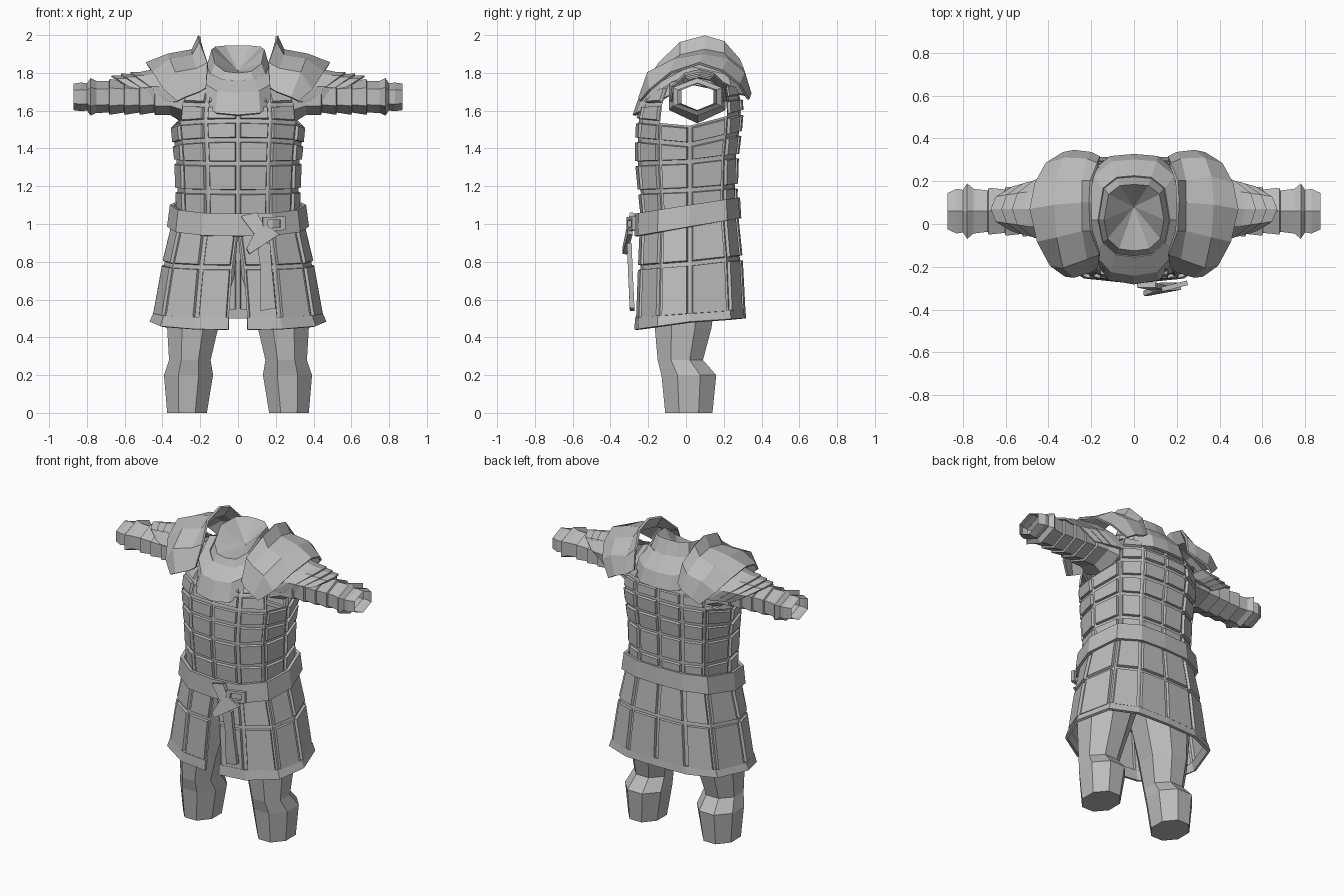
import bpy, bmesh, math

if "Cube" in bpy.data.objects:
    bpy.data.objects.remove(bpy.data.objects["Cube"], do_unlink=True)

grey = bpy.data.materials.new("plain grey")
grey.use_nodes = True
grey.diffuse_color = (0.5, 0.5, 0.5, 1)
bsdf = grey.node_tree.nodes["Principled BSDF"]
bsdf.inputs["Base Color"].default_value = grey.diffuse_color
bsdf.inputs["Roughness"].default_value = 0.8


def finish(name, bm, mirror=False, thick=0.0):
    """Turn a bmesh into an object, optionally mirrored and thickened."""
    mesh = bpy.data.meshes.new(name)
    bm.to_mesh(mesh)
    bm.free()
    mesh.materials.append(grey)
    obj = bpy.data.objects.new(name, mesh)
    bpy.context.collection.objects.link(obj)
    if thick:
        mod = obj.modifiers.new("thickness", "SOLIDIFY")
        mod.thickness, mod.offset = thick, 0
    if mirror:
        obj.modifiers.new("mirror", "MIRROR").use_mirror_merge = False
    return obj


def loft(rows, closed=False):
    """Skin a list of point rows with quads."""
    bm = bmesh.new()
    grid = [[bm.verts.new(p) for p in row] for row in rows]
    n = len(rows[0])
    faces = []
    for low, high in zip(grid, grid[1:]):
        for j in range(n if closed else n - 1):
            k = (j + 1) % n
            faces.append(bm.faces.new((low[j], low[k], high[k], high[j])))
    return bm, grid, faces


def body_ring(sx, yf, yb, zf, zs, zb, gap=0.0):
    """Twelve-sided body section, open at the front centre."""
    side = 0.02
    half = [(gap, yf), (0.5 * sx, 0.93 * yf), (0.88 * sx, 0.55 * yf), (sx, side),
            (0.85 * sx, 0.75 * yb), (0.48 * sx, 0.97 * yb), (0, yb)]

    def height(y):
        if y < side:
            return zs + (zf - zs) * (side - y) / (side - yf)
        return zs + (zb - zs) * (y - side) / (yb - side)
    pts = [(x, y, height(y)) for x, y in half]
    return pts + [(-x, y, z) for x, y, z in reversed(pts[:-1])]


def add_plates(bm, faces):
    """Raise a bordered plate on each face."""
    bm.normal_update()
    bmesh.ops.inset_individual(bm, faces=faces, thickness=0.011, use_even_offset=True)
    bmesh.ops.inset_individual(bm, faces=faces, thickness=0.003, depth=0.016,
                               use_even_offset=True)


def weld(bm):
    bmesh.ops.remove_doubles(bm, verts=bm.verts, dist=0.0005)


# Plated torso with open armholes
torso = [body_ring(*r) for r in (
    (0.315, -0.225, 0.255, 1.03, 1.06, 1.09),
    (0.32, -0.24, 0.26, 1.17, 1.18, 1.20),
    (0.325, -0.255, 0.265, 1.32, 1.33, 1.36),
    (0.335, -0.255, 0.28, 1.445, 1.42, 1.48),
    (0.345, -0.25, 0.29, 1.545, 1.52, 1.59),
    (0.335, -0.23, 0.285, 1.63, 1.64, 1.67),
    (0.30, -0.17, 0.265, 1.70, 1.77, 1.73),
    (0.20, -0.11, 0.18, 1.75, 1.80, 1.78))]
bm, grid, faces = loft(torso)
holes = [f for i, f in enumerate(faces) if i // 12 in (4, 5) and i % 12 in (2, 3, 8, 9)]
plated = [f for i, f in enumerate(faces) if i < 72 and f not in holes]
bmesh.ops.delete(bm, geom=holes, context="FACES_ONLY")
add_plates(bm, plated)
weld(bm)
finish("torso_armour", bm)

# Plated skirt, split at the front
skirt = [body_ring(*r) for r in (
    (0.44, -0.25, 0.30, 0.49, 0.51, 0.53, 0.05),
    (0.39, -0.24, 0.285, 0.77, 0.79, 0.82, 0.03),
    (0.335, -0.23, 0.26, 0.99, 1.02, 1.06, 0.0))]
bm, grid, faces = loft(skirt)
add_plates(bm, faces)
finish("skirt_armour", bm)

hem = [body_ring(0.46, -0.265, 0.31, 0.44, 0.48, 0.50, 0.05),
       body_ring(0.44, -0.26, 0.305, 0.505, 0.525, 0.55, 0.048)]
finish("skirt_hem", loft(hem)[0], thick=0.018)

# Belt
belt = [body_ring(0.365, -0.262, 0.282, 0.935, 0.985, 1.03),
        body_ring(0.35, -0.258, 0.275, 1.055, 1.10, 1.14)]
bm = loft(belt)[0]
weld(bm)
finish("belt", bm, thick=0.022)

# Collar plate, neck and the hollow inside it
collar = [body_ring(*r) for r in (
    (0.23, -0.275, 0.32, 1.575, 1.74, 1.68),
    (0.215, -0.235, 0.295, 1.69, 1.83, 1.77),
    (0.165, -0.15, 0.22, 1.755, 1.84, 1.86))]
bm = loft(collar)[0]
weld(bm)
finish("collar_plate", bm, thick=0.016)

rim = body_ring(0.14, -0.125, 0.185, 1.80, 1.925, 1.945)
bm, grid, faces = loft([collar[2], rim])
centre = bm.verts.new((0, 0.08, 1.81))
for a, b in zip(grid[1], grid[1][1:]):
    bm.faces.new((a, b, centre))
weld(bm)
finish("neck", bm)

# Shoulder guards with a standing inner crest
shoulder = [
    [(.17, -.20, 1.72), (.16, -.14, 1.85), (.20, -.03, 1.96), (.205, .10, 1.995),
     (.20, .20, 1.965), (.17, .28, 1.87), (.16, .31, 1.75)],
    [(.20, -.22, 1.70), (.22, -.16, 1.82), (.24, -.03, 1.89), (.24, .10, 1.92),
     (.24, .20, 1.90), (.22, .30, 1.82), (.20, .33, 1.72)],
    [(.28, -.245, 1.67), (.33, -.20, 1.80), (.36, -.06, 1.87), (.37, .09, 1.895),
     (.36, .22, 1.87), (.33, .305, 1.80), (.28, .34, 1.69)],
    [(.32, -.24, 1.65), (.39, -.19, 1.71), (.45, -.08, 1.80), (.485, .07, 1.85),
     (.46, .19, 1.81), (.41, .28, 1.74), (.33, .33, 1.66)]]
finish("shoulder_guards", loft(shoulder)[0], mirror=True, thick=0.014)


# Overlapping upper arm plates
def arch(x, ry, rz):
    angles = [math.radians(a) for a in (-100, -65, -30, 0, 30, 65, 100)]
    return [(x - 0.18 * (1 - math.cos(a)), 0.07 + ry * math.sin(a),
             1.67 + rz * math.cos(a)) for a in angles]


for i in range(3):
    tip = 0.57 + 0.05 * i
    rows = [arch(tip - 0.13, 0.155 - 0.012 * i, 0.145 - 0.02 * i),
            arch(tip - 0.05, 0.155 - 0.014 * i, 0.13 - 0.01 * i),
            arch(tip, 0.145 - 0.016 * i, 0.13 - 0.009 * i)]
    finish(f"arm_plate_{i + 1}", loft(rows)[0], mirror=True, thick=0.01)


# Hollow six-sided sleeves, banded, with a flared cuff
def sleeve_ring(x, ry, rz):
    angles = [math.radians(30 + 60 * k) for k in range(6)]
    return [(x, 0.06 + ry * math.cos(a) / 0.87, 1.673 + rz * math.sin(a)) for a in angles]


sleeve = [(.29, .15, .14), (.36, .13, .095)]
for k in range(4):
    x = 0.44 + 0.08 * k
    sleeve += [(x, .125 - .005 * k, .095), (x + .004, .112 - .005 * k, .083)]
sleeve += [(.75, .105, .085), (.78, .13, .10), (.80, .10, .072), (.83, .105, .076),
           (.872, .085, .07)]
finish("sleeves", loft([sleeve_ring(*s) for s in sleeve], closed=True)[0], mirror=True)

# Legs
legs = [(0, .27, .015, .105, .125), (.20, .262, .015, .13, .145), (.28, .255, -.03, .11, .12),
        (.45, .24, -.015, .135, .15), (.72, .20, 0, .18, .17), (.95, .16, 0, .16, .17)]
rows = []
for z, cx, cy, rx, ry in legs:
    angles = [math.radians(22.5 + 45 * k) for k in range(8)]
    rows.append([(cx + rx * math.cos(a) / 0.924, cy + ry * math.sin(a) / 0.924, z)
                 for a in angles])
bm, grid, faces = loft(rows, closed=True)
bm.faces.new(reversed(grid[0]))
finish("legs", bm, mirror=True)


# Belt knot, buckle frame and hanging strap
def front_plate(name, pts, thick):
    bm = bmesh.new()
    bm.faces.new([bm.verts.new(p) for p in pts])
    finish(name, bm, thick=thick)


front_plate("belt_knot_upper", [(.015, -.285, 1.04), (.10, -.285, 1.06),
                                (.15, -.30, .97), (.09, -.30, .94)], 0.025)
front_plate("belt_knot_lower", [(.10, -.30, .98), (.15, -.30, .99), (.22, -.295, .945),
                                (.06, -.325, .84), (.045, -.325, .87)], 0.025)
strap = [[(.10, -.30, .90), (.17, -.30, .90)], [(.12, -.295, .76), (.18, -.295, .76)],
         [(.12, -.285, .54), (.20, -.285, .555)]]
finish("hanging_strap", loft(strap)[0], thick=0.025)

frame = [[(.19 + s * w * .06, -.29 + s * w * .015, 1.0 + s * h * .04)
          for w, h in ((-1, -1), (1, -.8), (1, 1), (-1, .9))] for s in (1.0, 0.55)]
finish("buckle_frame", loft(frame, closed=True)[0], thick=0.022)
